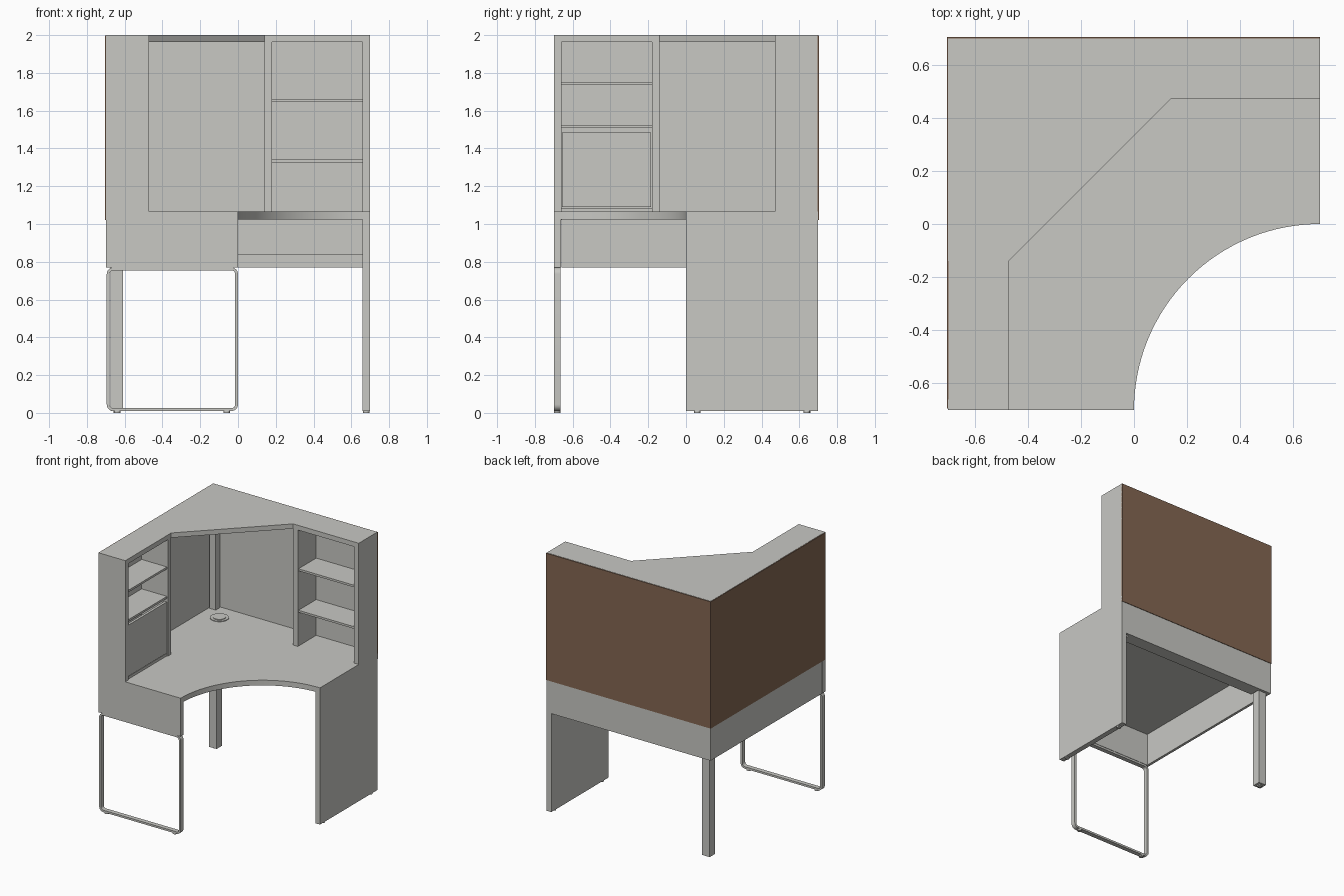
import bpy, bmesh, math
from mathutils import Vector

cube = bpy.data.objects.get("Cube")
if cube:
    bpy.data.objects.remove(cube, do_unlink=True)


def material(name, rgb):
    m = bpy.data.materials.new(name)
    m.use_nodes = True
    m.diffuse_color = (*rgb, 1)
    m.node_tree.nodes["Principled BSDF"].inputs["Base Color"].default_value = (*rgb, 1)
    return m


GREY = material("pale grey", (0.58, 0.58, 0.55))
BROWN = material("hardboard brown", (0.23, 0.135, 0.085))


def finish(name, bm, mats=(GREY,)):
    bmesh.ops.recalc_face_normals(bm, faces=bm.faces)
    mesh = bpy.data.meshes.new(name)
    bm.to_mesh(mesh)
    bm.free()
    for m in mats:
        mesh.materials.append(m)
    ob = bpy.data.objects.new(name, mesh)
    bpy.context.collection.objects.link(ob)
    return ob


def box(name, xs, ys, zs, outward=None):
    """Box from ranges; faces other than the inner one turn brown if outward is given."""
    bm = bmesh.new()
    bmesh.ops.create_cube(bm, size=1)
    for v in bm.verts:
        v.co = [r[0] if c < 0 else r[1] for c, r in zip(v.co, (xs, ys, zs))]
    if outward:
        bm.normal_update()
        for f in bm.faces:
            f.material_index = int(f.normal.dot(Vector(outward)) > -0.5)
    return finish(name, bm, (GREY, BROWN) if outward else (GREY,))


def slab(name, outline, z0, z1):
    bm = bmesh.new()
    face = bm.faces.new([bm.verts.new((x, y, z0)) for x, y in outline])
    ext = bmesh.ops.extrude_face_region(bm, geom=[face])
    for v in ext["geom"]:
        if isinstance(v, bmesh.types.BMVert):
            v.co.z = z1
    return finish(name, bm)


def disc(name, x, y, z0, z1, r, segments=24):
    bm = bmesh.new()
    bmesh.ops.create_cone(bm, cap_ends=True, segments=segments, radius1=r, radius2=r, depth=z1 - z0)
    for v in bm.verts:
        v.co += Vector((x, y, (z0 + z1) / 2))
    return finish(name, bm)


def smooth(ob):
    bpy.ops.object.select_all(action="DESELECT")
    ob.select_set(True)
    bpy.context.view_layer.objects.active = ob
    bpy.ops.object.shade_smooth_by_angle(angle=math.radians(30))


E = 0.7            # half width of the desk
DESK = (1.025, 1.065)
HUTCH = (1.065, 2.0)
APRON = (0.77, 1.025)
TOP = (1.963, 2.0)

# Desktop with concave front curve
arc = [(E - E * math.cos(t), -E + E * math.sin(t))
       for t in (math.pi / 2 * i / 32 for i in range(33))]
smooth(slab("desktop", [(-E, -E)] + arc + [(E, E), (-E, E)], *DESK))

# Aprons under the desktop
box("back_apron", (-E, 0.66), (0.68, E), APRON)
box("side_apron", (-E, -0.68), (-0.66, 0.68), APRON)
box("front_apron", (-E, 0), (-E, -0.662), APRON)

# Cable tray along the back apron
box("tray_floor", (-0.6, 0.62), (0.61, 0.68), (0.77, 0.78))
box("tray_lip", (-0.6, 0.66), (0.6, 0.61), (0.77, 0.84))

# Supports: side panel, corner leg and feet
box("side_panel", (0.66, E), (0, E), (0.01, DESK[0]))
box("corner_leg", (-0.675, -0.61), (0.61, 0.675), (0.01, DESK[0]))
for x, y in ((0.68, 0.06), (0.68, 0.64), (-0.642, 0.642), (-0.64, -0.682), (-0.06, -0.682)):
    disc("foot", x, y, 0, 0.012, 0.017, 16)


# Flat-bar loop leg at the front
def rounded_loop(x0, x1, z0, z1, r):
    pts = []
    corners = ((x1 - r, z1 - r), (x0 + r, z1 - r), (x0 + r, z0 + r), (x1 - r, z0 + r))
    for k, (cx, cz) in enumerate(corners):
        for i in range(7):
            a = math.pi / 2 * (k + i / 6)
            pts.append((cx + r * math.cos(a), cz + r * math.sin(a)))
    return pts


bm = bmesh.new()
outer = rounded_loop(-0.695, 0, 0.01, 0.77, 0.035)
inner = rounded_loop(-0.68, -0.015, 0.025, 0.755, 0.02)
rings = [[bm.verts.new((x, y, z)) for x, z in loop]
         for loop, y in ((outer, -E), (outer, -0.665), (inner, -0.665), (inner, -E))]
for a, b in zip(rings, rings[1:] + rings[:1]):
    for i in range(len(a)):
        j = (i + 1) % len(a)
        bm.faces.new((a[i], a[j], b[j], b[i]))
smooth(finish("loop_leg", bm))

# Back boards: brown outside, grey inside
BACK = (1.02, 1.998)
box("back_board", (-0.703, E), (0.696, 0.704), BACK, (0, 1, 0))
box("side_board", (-0.704, -0.696), (-0.695, 0.704), BACK, (-1, 0, 0))
box("corner_post", (-0.69, -0.635), (0.635, 0.69), (HUTCH[0], TOP[0]))

# Corner top of the hutch
F = 0.472          # front plane of both hutch wings
slab("corner_top", [(-E, -0.14), (-F, -0.14), (0.14, F), (0.18, F), (0.18, 0.699), (-E, 0.699)], *TOP)

# Wing beside the back wall
depth = (F, 0.698)
box("back_wing_inner_panel", (0.14, 0.18), depth, (HUTCH[0], TOP[0]))
box("back_wing_end_panel", (0.66, E), depth, HUTCH)
box("back_wing_top", (0.18, 0.66), depth, TOP)
for z in (1.645, 1.325):
    box("back_wing_shelf", (0.18, 0.66), (F + 0.008, 0.698), (z, z + 0.016))

# Wing beside the side wall, with a door
depth = (-0.698, -F)
box("side_wing_inner_panel", depth, (-0.18, -0.14), (HUTCH[0], TOP[0]))
box("side_wing_end_panel", (-E, -F), (-E, -0.66), HUTCH)
box("side_wing_top", depth, (-0.66, -0.14), TOP)
for z, h in ((1.735, 0.016), (1.508, 0.016), (1.065, 0.02)):
    box("side_wing_shelf", (-0.698, -F - 0.008), (-0.66, -0.18), (z, z + h))
box("cupboard_door", (-F - 0.025, -F - 0.005), (-0.656, -0.184), (1.09, 1.484))

# Cable grommet in the desktop corner
smooth(disc("grommet_rim", -0.54, 0.545, 1.06, 1.07, 0.066, 32))
smooth(disc("grommet_cap", -0.54, 0.545, 1.06, 1.074, 0.045, 32))
